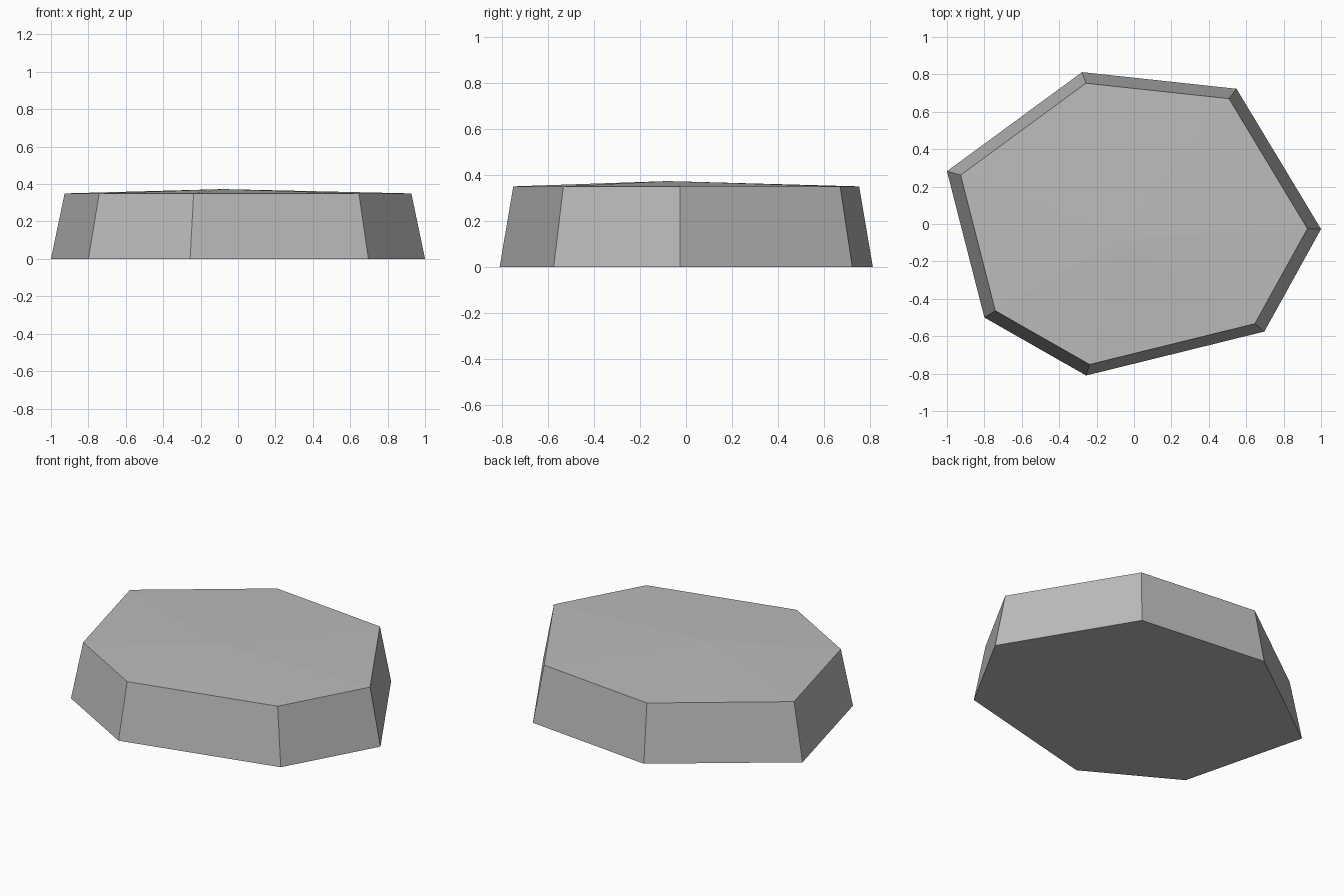
import bpy, bmesh

if "Cube" in bpy.data.objects:
    bpy.data.objects.remove(bpy.data.objects["Cube"])

# Seven-sided footprint of the slab
FOOT = [(1.0, -0.027), (0.548, 0.723), (-0.278, 0.812), (-1.0, 0.282),
        (-0.80, -0.50), (-0.256, -0.81), (0.697, -0.575)]
TAPER, RIM_Z = 0.927, 0.35
APEX = (-0.08, -0.08, 0.373)

grey = bpy.data.materials.new("stone_grey")
grey.diffuse_color = (0.5, 0.5, 0.5, 1)
grey.use_nodes = True
grey.node_tree.nodes["Principled BSDF"].inputs["Base Color"].default_value = grey.diffuse_color

bm = bmesh.new()
base = [bm.verts.new((x, y, 0)) for x, y in FOOT]
rim = [bm.verts.new((x * TAPER, y * TAPER, RIM_Z)) for x, y in FOOT]
apex = bm.verts.new(APEX)

# Flat underside, tapered walls and a shallow peaked top
bm.faces.new(base[::-1])
for i in range(len(FOOT)):
    j = (i + 1) % len(FOOT)
    bm.faces.new((base[i], base[j], rim[j], rim[i]))
    bm.faces.new((rim[i], rim[j], apex))

mesh = bpy.data.meshes.new("stone_slab")
bm.to_mesh(mesh)
bm.free()
mesh.materials.append(grey)
slab = bpy.data.objects.new("stone_slab", mesh)
bpy.context.collection.objects.link(slab)
